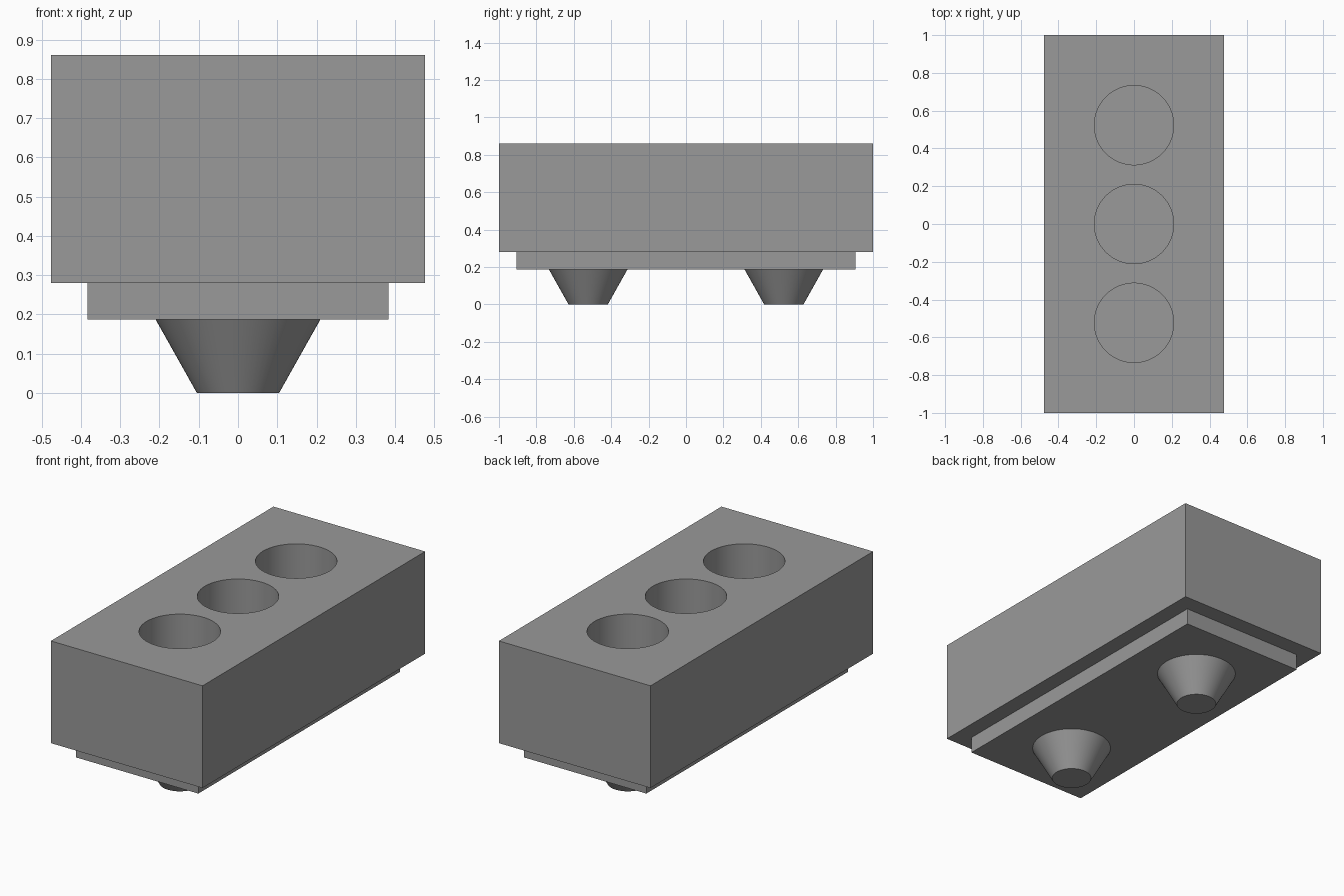
import bpy
from math import radians

if "Cube" in bpy.data.objects:
    bpy.data.objects.remove(bpy.data.objects["Cube"])

SPACING = 0.523   # distance between holes along y
RADIUS = 0.21
FOOT_TOP, PLATE_TOP, BLOCK_TOP = 0.187, 0.28, 0.861

grey = bpy.data.materials.new("dark_grey")
grey.diffuse_color = (0.32, 0.32, 0.32, 1)
grey.use_nodes = True
grey.node_tree.nodes["Principled BSDF"].inputs["Base Color"].default_value = grey.diffuse_color


def box(name, sx, sy, z0, z1):
    bpy.ops.mesh.primitive_cube_add(size=1, location=(0, 0, (z0 + z1) / 2))
    ob = bpy.context.object
    ob.name = name
    ob.scale = (sx, sy, z1 - z0)
    bpy.ops.object.transform_apply(location=False, rotation=False, scale=True)
    ob.data.materials.append(grey)
    return ob


def cone(name, y, r0, r1, z0, z1):
    bpy.ops.mesh.primitive_cone_add(vertices=64, radius1=r0, radius2=r1,
                                    depth=z1 - z0, location=(0, y, (z0 + z1) / 2))
    ob = bpy.context.object
    ob.name = name
    ob.data.materials.append(grey)
    return ob


def smooth(ob):
    bpy.ops.object.select_all(action='DESELECT')
    ob.select_set(True)
    bpy.context.view_layer.objects.active = ob
    bpy.ops.object.shade_smooth_by_angle(angle=radians(30))


# Main block with three round holes reaching down to the base plate
block = box("block", 0.954, 2.0, PLATE_TOP, BLOCK_TOP)
for i in (-1, 0, 1):
    cutter = cone("hole_cutter", i * SPACING, RADIUS, RADIUS, 0.2, 1.0)
    cutter.hide_render = True
    mod = block.modifiers.new("hole", 'BOOLEAN')
    mod.operation = 'DIFFERENCE'
    mod.solver = 'EXACT'
    mod.object = cutter
    bpy.context.view_layer.objects.active = block
    bpy.ops.object.modifier_apply(modifier=mod.name)
    bpy.data.objects.remove(cutter)
smooth(block)

# Inset base plate, which closes the holes
box("base_plate", 0.768, 1.81, FOOT_TOP, PLATE_TOP)

# Two tapered feet
for label, side in (("front", -1), ("back", 1)):
    smooth(cone(label + "_foot", side * SPACING, 0.105, RADIUS, 0.0, FOOT_TOP))
